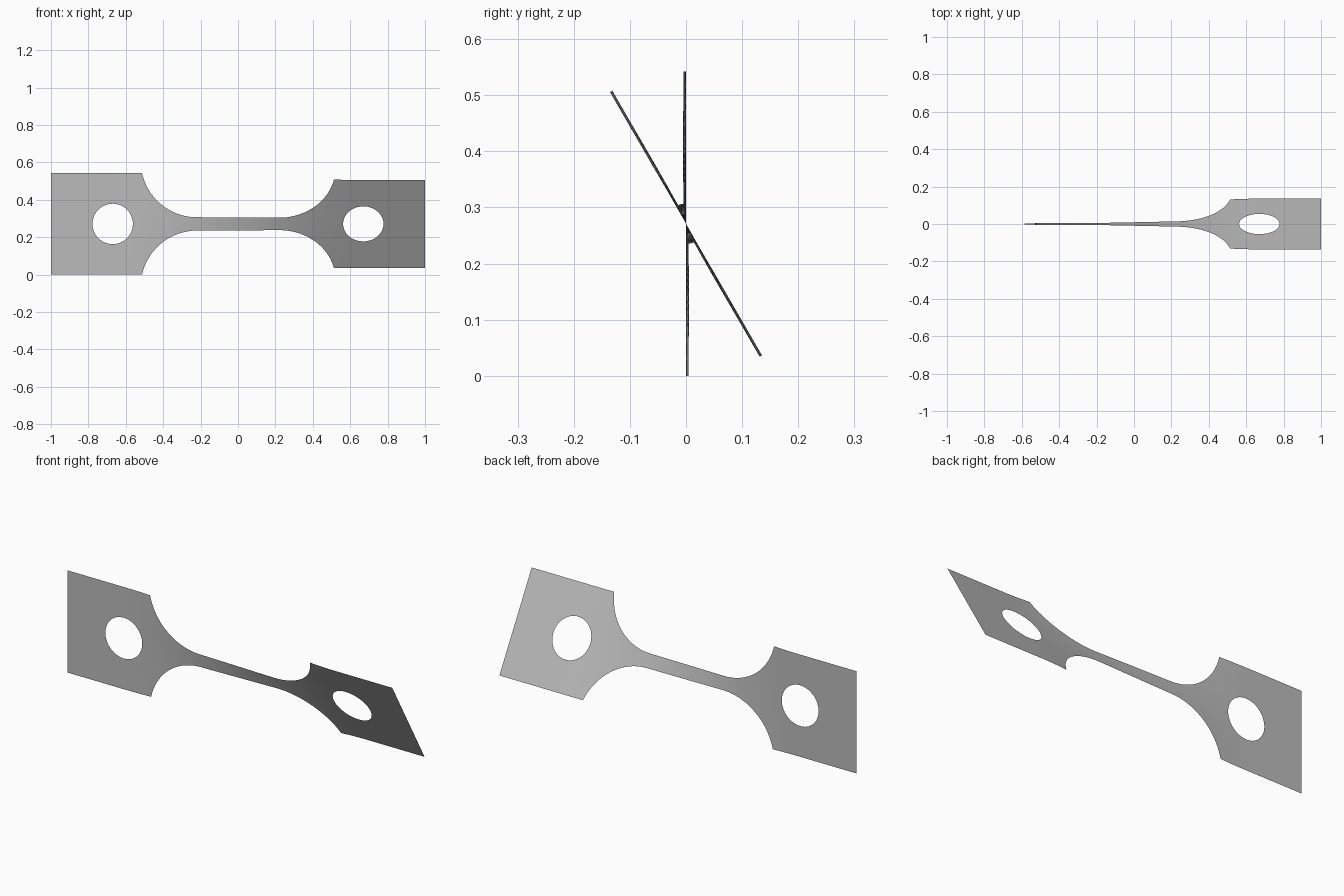
import bpy
import bmesh
from math import sin, cos, pi, radians, sqrt, asin

cube = bpy.data.objects.get("Cube")
if cube:
    bpy.data.objects.remove(cube, do_unlink=True)

HALF_WIDTH = 0.271      # wide grip ends
NECK = 0.036            # half width of the narrow middle
FILLET = 0.30           # radius of the shoulder arcs
NECK_END = 0.22         # where the shoulder arcs begin
HOLE_X, HOLE_R = 0.67, 0.108
TWIST, TWIST_END = radians(30), 0.66

# Angle and position at which the shoulder arc meets the grip edge
arc_angle = pi / 2 + asin((FILLET + NECK - HALF_WIDTH) / FILLET)
arc_angle = pi - arc_angle
SHOULDER = NECK_END + FILLET * sin(arc_angle)


def outline(x):
    """Half width of the flat bar."""
    d = abs(x) - NECK_END
    if d <= 0:
        return NECK
    if abs(x) >= SHOULDER - 1e-6:
        return HALF_WIDTH
    return NECK + FILLET - sqrt(FILLET ** 2 - d ** 2)


def hole(x):
    """Half height of the round hole, zero elsewhere."""
    d = abs(x) - HOLE_X
    return sqrt(max(0.0, HOLE_R ** 2 - d ** 2))


def twist(x):
    """Twist eases in along the narrow middle."""
    t = min(1.0, max(0.0, (x + TWIST_END) / (2 * TWIST_END)))
    return TWIST * t * t * (3 - 2 * t)


# Stations along one half, mirrored to the other
half = [NECK_END * i / 12 for i in range(1, 13)]
half += [NECK_END + FILLET * sin(arc_angle * i / 20) for i in range(1, 21)]
half += [HOLE_X - HOLE_R * cos(pi * i / 32) for i in range(33)]
half += [0.85, 1.0]
stations = [-x for x in reversed(half)] + [0.0] + half

# Twisted sheet: one strip above and one below the centre line
bm = bmesh.new()
for side in (1, -1):
    rows = []
    for x in stations:
        a = twist(x)
        inner, outer = hole(x), outline(x)
        rows.append([bm.verts.new((x, -side * r * sin(a), HALF_WIDTH + side * r * cos(a)))
                     for r in (inner, (inner + outer) / 2, outer)])
    for p, q in zip(rows, rows[1:]):
        for k in range(2):
            loop = [p[k], q[k], q[k + 1], p[k + 1]]
            bm.faces.new(loop if side > 0 else loop[::-1])
bmesh.ops.remove_doubles(bm, verts=bm.verts, dist=1e-5)
for f in bm.faces:
    f.smooth = True

mesh = bpy.data.meshes.new("twisted_test_bar")
bm.to_mesh(mesh)
bm.free()
bar = bpy.data.objects.new("twisted_test_bar", mesh)
bpy.context.collection.objects.link(bar)

# Plain grey metal
grey = bpy.data.materials.new("plain_grey")
grey.use_nodes = True
colour = (0.5, 0.5, 0.5, 1.0)
grey.diffuse_color = colour
grey.node_tree.nodes["Principled BSDF"].inputs["Base Color"].default_value = colour
mesh.materials.append(grey)
